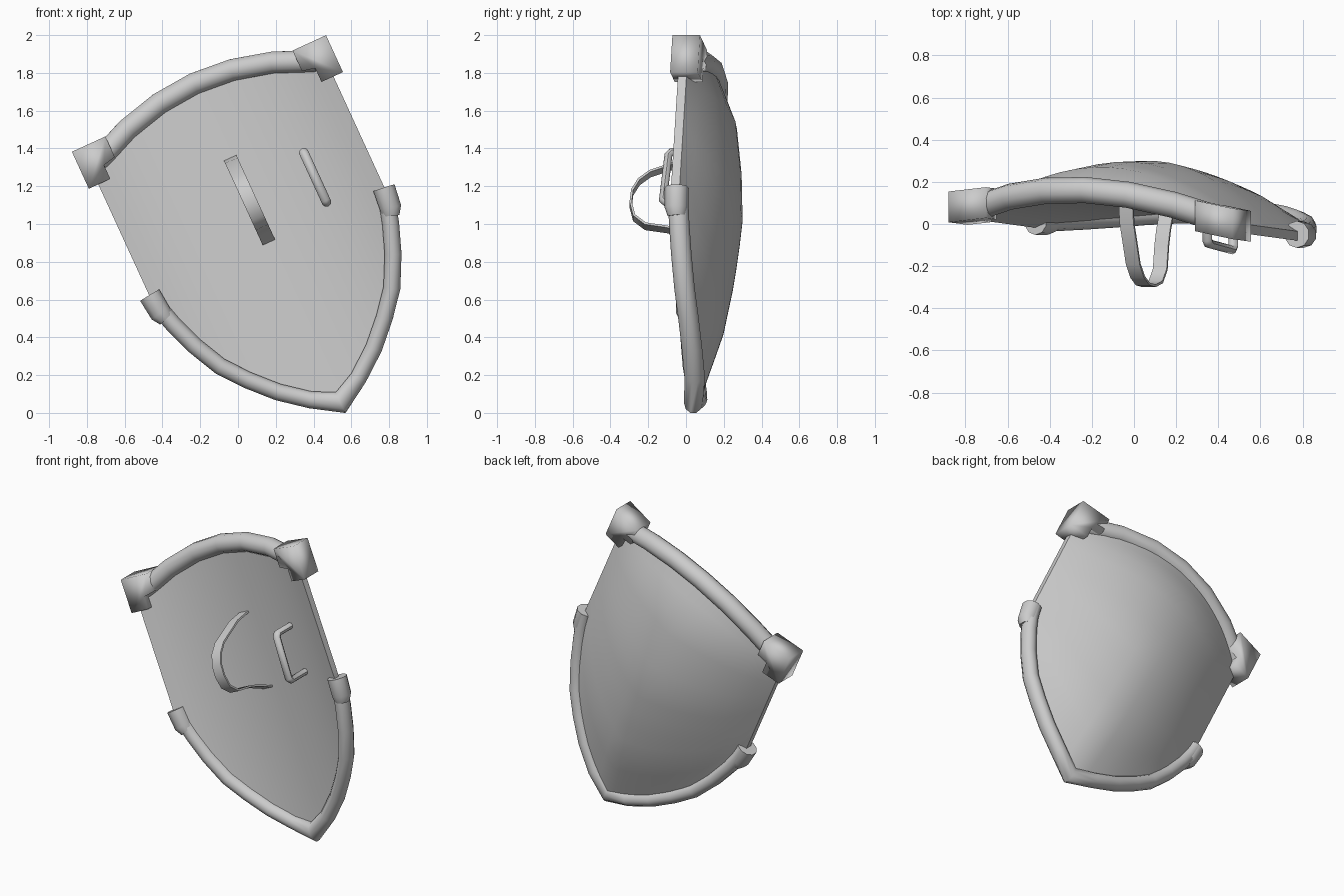
import bpy, bmesh, math
from mathutils import Vector

if "Cube" in bpy.data.objects:
    bpy.data.objects.remove(bpy.data.objects["Cube"])

U = Vector((0.909, 0, 0.417))      # across the tilted shield
T = Vector((0.417, 0, -0.909))     # down the tilted shield
Y = Vector((0, 1, 0))
HALF = 0.685


def face_y(u, t):
    """Depth of the hollow inner face."""
    return 0.14 - 0.057 * t - 0.045 * u - 0.115 * (u / 0.67) ** 2


def place(u, t, y):
    return Vector((-0.165, y, 1.60)) + U * u + T * t


def on_face(u, t, w=0.0):
    return place(u, t, face_y(u, t) + w)


def lerp(table, x):
    for (x0, y0), (x1, y1) in zip(table, table[1:]):
        if x <= x1:
            return y0 + (y1 - y0) * (x - x0) / (x1 - x0)
    return table[-1][1]


def finish(name, bm, angle=50):
    bmesh.ops.recalc_face_normals(bm, faces=bm.faces)
    me = bpy.data.meshes.new(name)
    bm.to_mesh(me)
    bm.free()
    for p in me.polygons:
        p.use_smooth = True
    me.set_sharp_from_angle(angle=math.radians(angle))
    ob = bpy.data.objects.new(name, me)
    bpy.context.collection.objects.link(ob)
    return ob


def sweep(name, pts, sizes, ref, n=10):
    """Sweep an n-sided section with mitred bends; sizes = (along ref, across)."""
    bm = bmesh.new()
    rings = []
    for i, p in enumerate(pts):
        d0 = (p - pts[i - 1]).normalized() if i else (pts[1] - p).normalized()
        d1 = (pts[i + 1] - p).normalized() if i < len(pts) - 1 else d0
        tan = (d0 + d1).normalized()
        a = (ref - tan * ref.dot(tan)).normalized()
        b = tan.cross(a)
        ra, rb = sizes[i]
        rb /= max(0.6, tan.dot(d1))
        if n == 4:
            sec = [(1, 1), (-1, 1), (-1, -1), (1, -1)]
        else:
            sec = [(math.cos(k * math.tau / n), math.sin(k * math.tau / n)) for k in range(n)]
        rings.append([bm.verts.new(p + a * ra * x + b * rb * y) for x, y in sec])
    for r0, r1 in zip(rings, rings[1:]):
        for k in range(n):
            bm.faces.new((r0[k], r0[(k + 1) % n], r1[(k + 1) % n], r1[k]))
    bm.faces.new(rings[0])
    bm.faces.new(rings[-1])
    return finish(name, bm)


# outline of the shield: lower edge (u, t) and upper arc
lower = [(0, 1.70), (0.14, 1.62), (0.28, 1.51), (0.40, 1.385), (0.50, 1.26),
         (0.58, 1.10), (0.635, 0.95), (0.66, 0.86), (0.675, 0.765)]


def top_edge(u):
    return -0.158 + 0.168 * (u / 0.65) ** 2


# plate: hollow front, domed back
bulge = [(0, 0.02), (0.14, 0.13), (0.29, 0.172), (0.44, 0.192), (0.62, 0.168),
         (0.79, 0.125), (1, 0.02)]
bm = bmesh.new()
NC, NR = 16, 14
front, back = [], []
for i in range(NC + 1):
    s = -1 + 2 * i / NC
    u = HALF * s
    t0, t1 = top_edge(u), lerp(lower, abs(u))
    fc, bc = [], []
    for j in range(NR + 1):
        f = j / NR
        t = t0 + (t1 - t0) * f
        fc.append(bm.verts.new(on_face(u, t, -0.025 * s ** 4)))
        w = 0.02 + (lerp(bulge, f) - 0.015) * (1 - abs(s) ** 1.8)
        bc.append(bm.verts.new(on_face(u, t, w)))
    front.append(fc)
    back.append(bc)
for g in (front, back):
    for i in range(NC):
        for j in range(NR):
            bm.faces.new((g[i][j], g[i + 1][j], g[i + 1][j + 1], g[i][j + 1]))
for i in range(NC):
    for j in (0, NR):
        bm.faces.new((front[i][j], front[i + 1][j], back[i + 1][j], back[i][j]))
for j in range(NR):
    for i in (0, NC):
        bm.faces.new((front[i][j], front[i][j + 1], back[i][j + 1], back[i][j]))
finish("shield_plate", bm)

# top rim
us = [-0.64 + 1.28 * k / 6 for k in range(7)]
sweep("top_rim", [on_face(u, top_edge(u), 0.012) for u in us], [(0.062, 0.06)] * 7, Y)

# lower rim with its point
half = lower[::-1]
path = [(-u, t) for u, t in half] + lower[1:]
sizes = [(0.054, 0.047)] * len(path)
sizes[len(half) - 1] = (0.05, 0.055)
rim = [on_face(u, t, 0.01 if u else -0.004) for u, t in path]
sweep("lower_rim", rim, sizes, Y)

# collars on the ends of the lower rim
for side, word in ((-1, "left"), (1, "right")):
    pts = [on_face(side * u, t, 0.004) for u, t in
           ((0.682, 0.762), (0.67, 0.87), (0.655, 0.91))]
    sweep(word + "_collar", pts, [(0.064, 0.062), (0.062, 0.06), (0.05, 0.047)], Y)

# notched corner blocks, turned slightly with the curve
outline = [(0.74, -0.10), (0.545, -0.10), (0.545, 0.02), (0.615, 0.035),
           (0.615, 0.115), (0.74, 0.115)]
for side, word, mid in ((-1, "left", 0.085), (1, "right", 0.014)):
    bm = bmesh.new()
    lo, hi = [], []
    for u, t in outline:
        y = mid - (0.15 + 0.045 * side) * (u - 0.64) - 0.057 * t
        lo.append(bm.verts.new(place(side * u, t, y - 0.072)))
        hi.append(bm.verts.new(place(side * u, t, y + 0.074)))
    bm.faces.new(lo)
    bm.faces.new(hi)
    for k in range(6):
        m = (k + 1) % 6
        bm.faces.new((lo[k], lo[m], hi[m], hi[k]))
    finish(word + "_corner_block", bm, 100)

# arm strap
strap = [(0.285, 0.12), (0.30, 0.0), (0.33, -0.08), (0.37, -0.19), (0.418, -0.25),
         (0.48, -0.285), (0.55, -0.293), (0.627, -0.275), (0.677, -0.215),
         (0.695, -0.10), (0.715, -0.03), (0.765, 0.09)]
sweep("arm_strap", [place(0.008, t, y) for t, y in strap],
      [(0.036, 0.006)] * len(strap), U, 4)

# hand grip
grip = [(0.412, 0.065), (0.412, -0.075), (0.43, -0.093), (0.69, -0.122),
        (0.708, -0.105), (0.708, 0.05)]
sweep("hand_grip", [place(0.374, t, y) for t, y in grip],
      [(0.025, 0.021)] * len(grip), U, 8)
